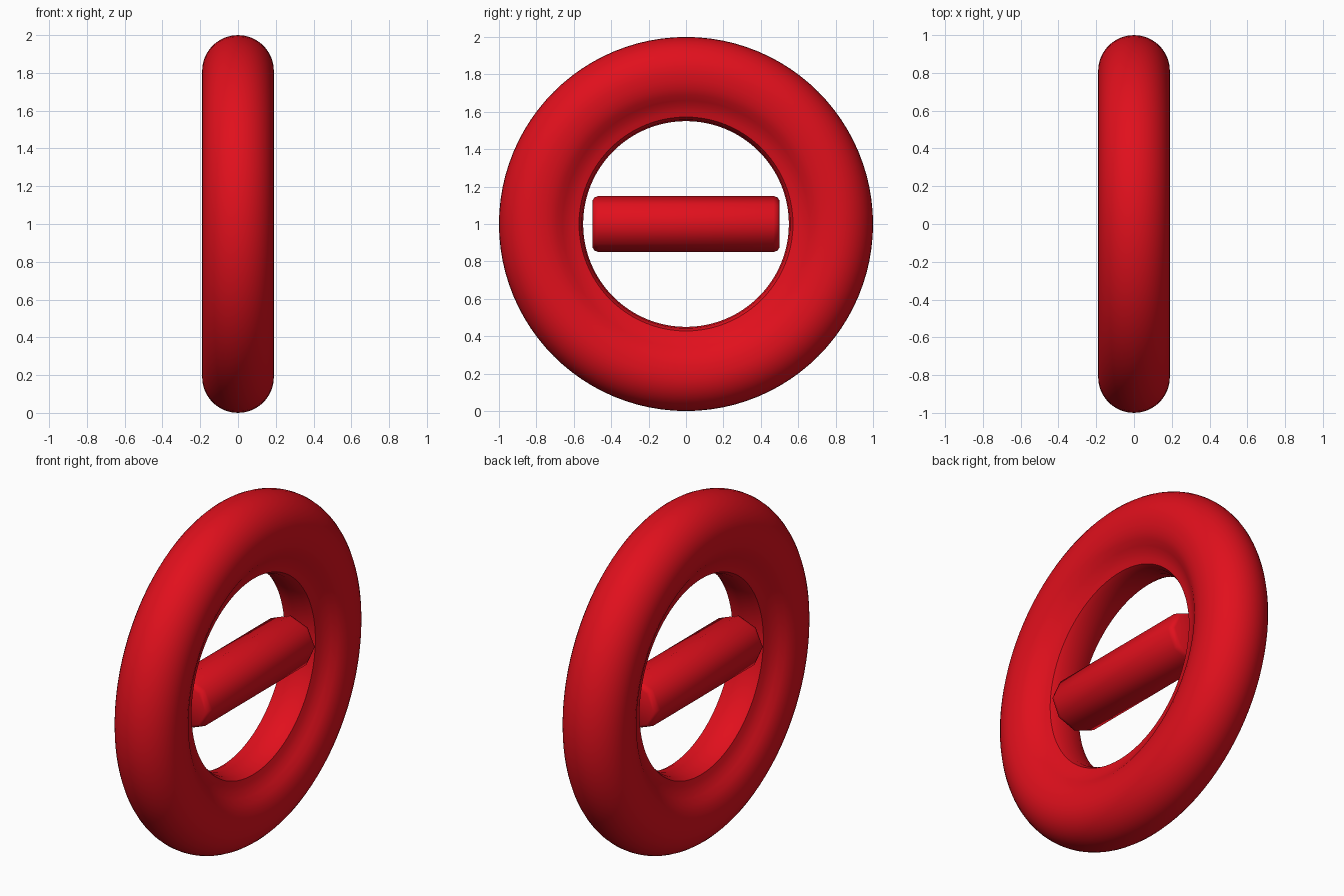
import bpy, math

if "Cube" in bpy.data.objects:
    bpy.data.objects.remove(bpy.data.objects["Cube"])

red = bpy.data.materials.new("red")
red.diffuse_color = (0.75, 0.005, 0.012, 1)
red.use_nodes = True
red.node_tree.nodes["Principled BSDF"].inputs["Base Color"].default_value = red.diffuse_color


def make_object(name, verts, faces, angle):
    mesh = bpy.data.meshes.new(name)
    mesh.from_pydata(verts, [], faces)
    mesh.materials.append(red)
    obj = bpy.data.objects.new(name, mesh)
    bpy.context.collection.objects.link(obj)
    bpy.ops.object.select_all(action='DESELECT')
    obj.select_set(True)
    bpy.context.view_layer.objects.active = obj
    bpy.ops.object.mode_set(mode='EDIT')
    bpy.ops.mesh.select_all(action='SELECT')
    bpy.ops.mesh.normals_make_consistent(inside=False)
    bpy.ops.object.mode_set(mode='OBJECT')
    bpy.ops.object.shade_smooth_by_angle(angle=math.radians(angle))
    return obj


def grid_faces(rows, cols, wrap):
    return [(i * cols + j, i * cols + (j + 1) % cols,
             (i + 1) % rows * cols + (j + 1) % cols, (i + 1) % rows * cols + j)
            for i in range(rows if wrap else rows - 1) for j in range(cols)]


# ring: half profile (x, radius), rounded outside, stepped inner rim
half = [(0.19 * math.sin(math.radians(a)), 0.81 + 0.19 * math.cos(math.radians(a)))
        for a in range(0, 91, 10)]
half += [(0.187, 0.765), (0.178, 0.725), (0.162, 0.69), (0.14, 0.66), (0.12, 0.63),
         (0.108, 0.6), (0.10, 0.572), (0.07, 0.557), (0, 0.55)]
profile = half + [(-x, r) for x, r in half[-2:0:-1]]
steps = 96
ring_verts = []
for i in range(steps):
    t = math.tau * i / steps
    ring_verts += [(x, r * math.cos(t), 1 + r * math.sin(t)) for x, r in profile]
make_object("ring", ring_verts, grid_faces(steps, len(profile), True), 35)

# crossbar: eight-sided rod along y with softened ends
end = [(0.5, 0.125), (0.49, 0.142), (0.468, 0.15)]
rod = [(-y, r) for y, r in end] + end[::-1]
sides = 8
bar_verts = []
for y, r in rod:
    for k in range(sides):
        t = math.tau * k / sides
        bar_verts.append((1.08 * r * math.cos(t), y, 1 + r * math.sin(t)))
bar_faces = grid_faces(len(rod), sides, False)
last = (len(rod) - 1) * sides
bar_faces += [tuple(range(sides)), tuple(range(last, last + sides))]
make_object("crossbar", bar_verts, bar_faces, 50)
